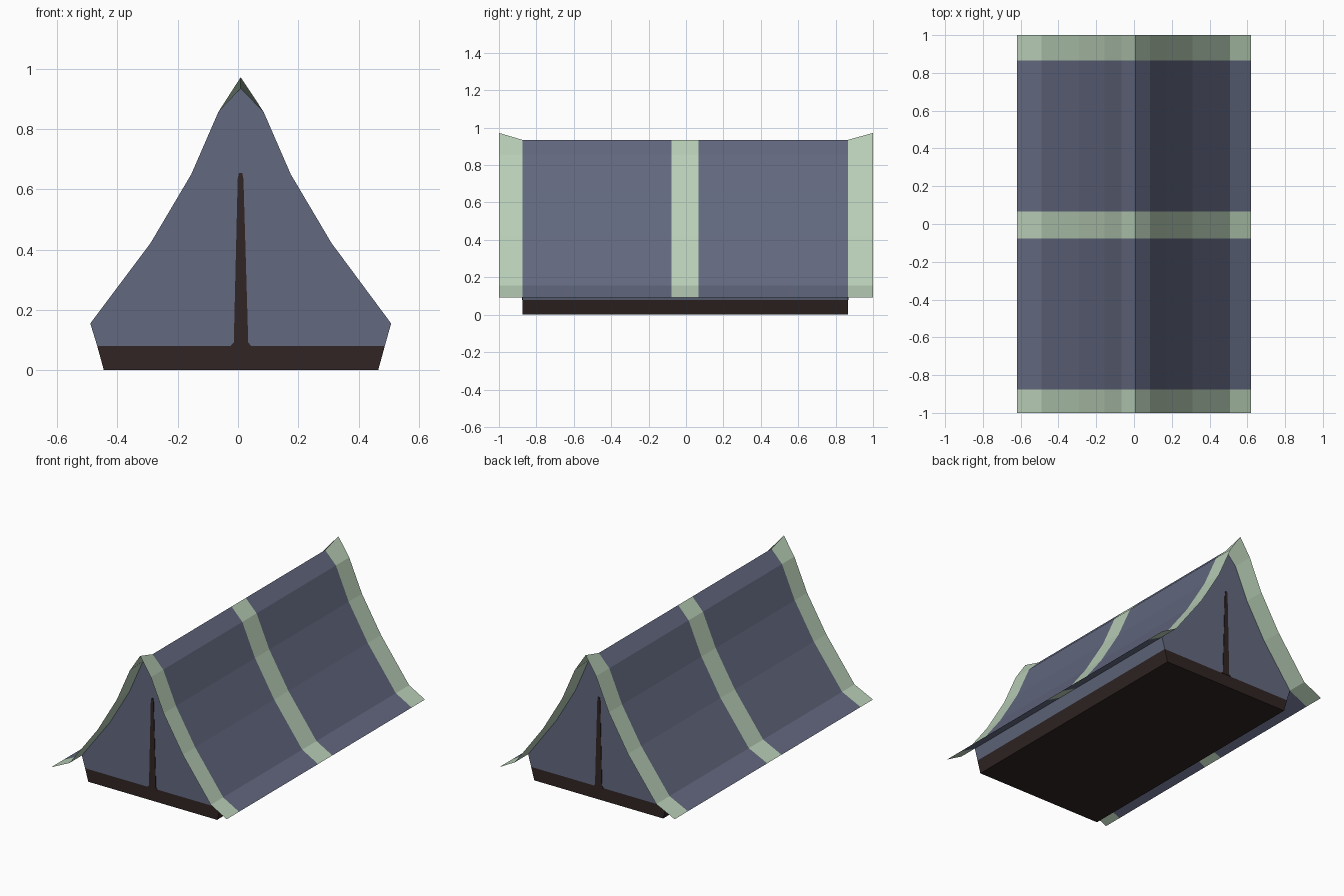
import bpy
import bmesh

cube = bpy.data.objects.get("Cube")
if cube:
    bpy.data.objects.remove(cube, do_unlink=True)


def material(name, rgb):
    mat = bpy.data.materials.new(name)
    mat.use_nodes = True
    mat.diffuse_color = (*rgb, 1)
    mat.node_tree.nodes["Principled BSDF"].inputs["Base Color"].default_value = (*rgb, 1)
    return mat


canvas = material("slate blue canvas", (0.122, 0.138, 0.212))
trim = material("pale green trim", (0.479, 0.617, 0.468))
dark = material("dark brown", (0.030, 0.0185, 0.0176))


def finish(bm, name, *mats):
    mesh = bpy.data.meshes.new(name)
    bm.normal_update()
    bm.to_mesh(mesh)
    bm.free()
    obj = bpy.data.objects.new(name, mesh)
    for mat in mats:
        mesh.materials.append(mat)
    bpy.context.collection.objects.link(obj)
    return obj


def prism(name, profile, y0, y1, mat):
    """Closed solid: an x-z outline swept from y0 to y1."""
    bm = bmesh.new()
    face = bm.faces.new([bm.verts.new((x, y0, z)) for x, z in profile])
    swept = bmesh.ops.extrude_face_region(bm, geom=[face])["geom"]
    for v in swept:
        if isinstance(v, bmesh.types.BMVert):
            v.co.y = y1
    bmesh.ops.recalc_face_normals(bm, faces=bm.faces)
    return finish(bm, name, mat)


FRONT, BACK = -0.875, 0.866

# Roof outline from the left-hand eave over the ridge to the other eave
roof = [(-0.62, 0.093), (-0.49, 0.155), (-0.29, 0.422), (-0.155, 0.65),
        (-0.065, 0.857), (0.009, 0.935), (0.085, 0.857), (0.175, 0.65),
        (0.31, 0.422), (0.508, 0.155), (0.62, 0.093)]
RIDGE = 5

# Roof sheet with green bands at both ends and the middle, ridge lifted at the tips
stations = [-1, FRONT, -0.078, 0.066, BACK, 1]
bm = bmesh.new()
rows = []
for y in stations:
    row = [bm.verts.new((x, y, z)) for x, z in roof]
    if abs(y) == 1:
        row[RIDGE].co.z = 0.972
    rows.append(row)
for j, (a, b) in enumerate(zip(rows, rows[1:])):
    for i in range(len(roof) - 1):
        face = bm.faces.new((a[i], a[i + 1], b[i + 1], b[i]))
        face.material_index = 1 - j % 2
bm.normal_update()
if sum(f.normal.z for f in bm.faces) < 0:
    bmesh.ops.reverse_faces(bm, faces=bm.faces)
finish(bm, "roof_sheet", canvas, trim)

# End walls and short side walls: outline under the roof down to the groundsheet
skirt = [(-0.467, 0.08), (0.487, 0.08)]
bm = bmesh.new()
rings = [[bm.verts.new((x, y, z)) for x, z in skirt + roof[-2:0:-1]]
         for y in (FRONT, BACK)]
front, back = rings
bm.faces.new(front)
bm.faces.new(back[::-1])
for i, k in ((1, 2), (-1, 0)):
    bm.faces.new((front[i], back[i], back[k], front[k]))
bmesh.ops.recalc_face_normals(bm, faces=bm.faces)
finish(bm, "tent_walls", canvas)

# Groundsheet tub
prism("groundsheet", [(-0.445, 0), (0.465, 0)] + skirt[::-1], FRONT, BACK, dark)

# Narrow door slit on each end
slit = [(-0.025, 0.08), (-0.014, 0.092), (-0.001, 0.635), (0.003, 0.655),
        (0.014, 0.655), (0.018, 0.635), (0.034, 0.092), (0.044, 0.08)]
for name, y, out in (("front", FRONT, -1), ("back", BACK, 1)):
    prism(name + "_door_slit", slit, y, y + out * 0.003, dark)
